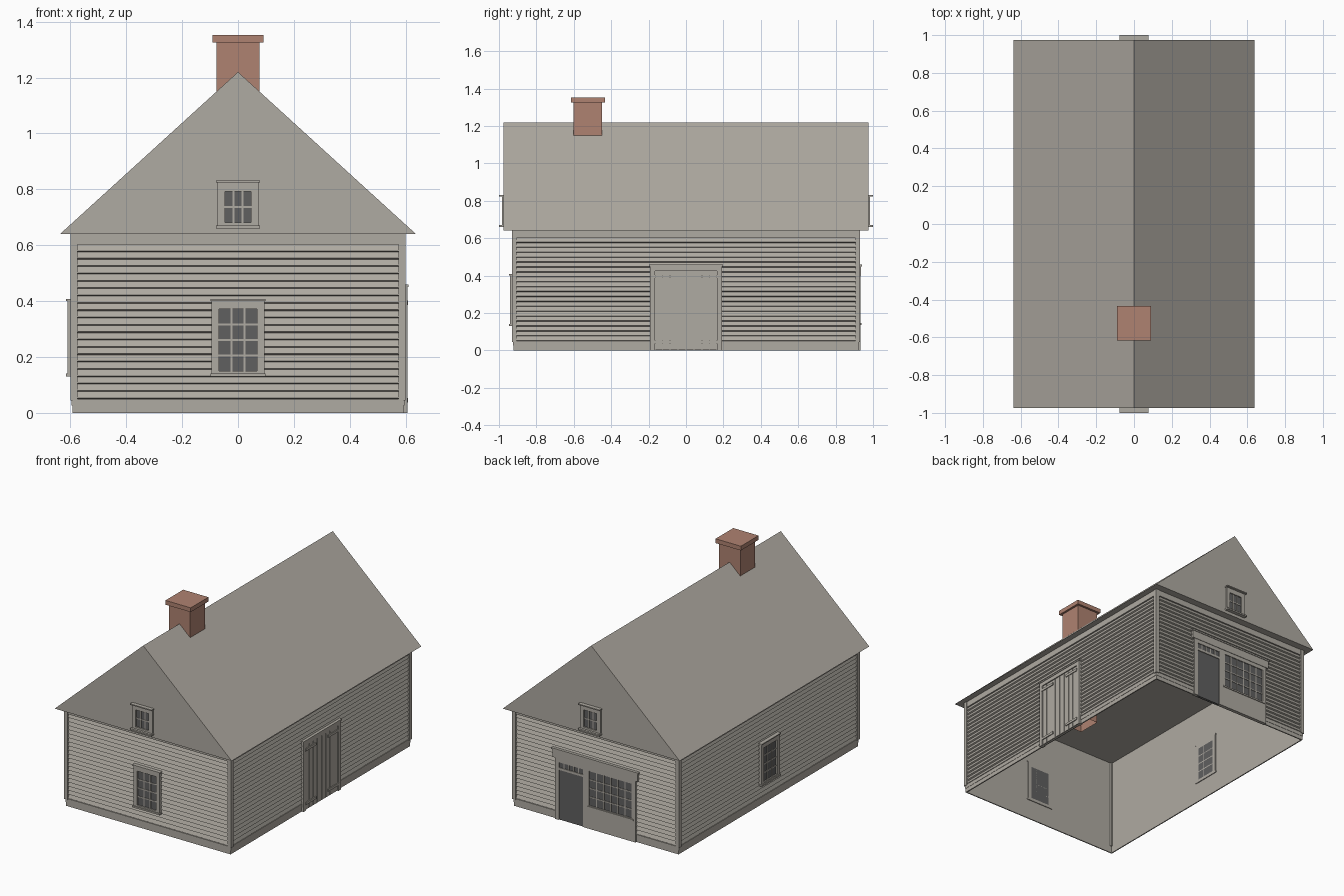
import bpy, bmesh
from math import radians
from mathutils import Matrix

cube = bpy.data.objects.get("Cube")
if cube:
    bpy.data.objects.remove(cube, do_unlink=True)


def material(name, rgb):
    m = bpy.data.materials.new(name)
    m.use_nodes = True
    m.diffuse_color = (*rgb, 1)
    m.node_tree.nodes["Principled BSDF"].inputs["Base Color"].default_value = (*rgb, 1)
    return m


GREY = material("weathered_grey", (0.43, 0.405, 0.36))
DARK = material("dark_glass", (0.115, 0.115, 0.115))
BRICK = material("brick_red", (0.43, 0.225, 0.165))

# Half width, half length, eave height
HX, HY, EAVE = 0.60, 0.93, 0.64
# Each side: rotation of the front frame, wall distance, half span
SIDES = {"front": (0, HY, HX), "right": (90, HX, HY),
         "back": (180, HY, HX), "left": (-90, HX, HY)}


def finish(name, bm, mat, side="front"):
    bmesh.ops.recalc_face_normals(bm, faces=bm.faces)
    bm.transform(Matrix.Rotation(radians(SIDES[side][0]), 4, "Z"))
    me = bpy.data.meshes.new(name)
    bm.to_mesh(me)
    bm.free()
    me.materials.append(mat)
    ob = bpy.data.objects.new(name, me)
    bpy.context.collection.objects.link(ob)
    return ob


def boxes(name, mat, items, side="front"):
    """Boxes as (u0, u1, z0, z1, d0, d1): along the wall, up, outward."""
    bm = bmesh.new()
    for u0, u1, z0, z1, d0, d1 in items:
        m = Matrix.Translation(((u0 + u1) / 2, -(d0 + d1) / 2, (z0 + z1) / 2))
        m = m @ Matrix.Diagonal((u1 - u0, d1 - d0, z1 - z0, 1))
        bmesh.ops.create_cube(bm, size=1, matrix=m)
    return finish(name, bm, mat, side)


def extrude(name, mat, profile, u0, u1, side="front", closed=False):
    """Sweep a (depth, z) profile along the wall."""
    bm = bmesh.new()
    a, b = ([bm.verts.new((u, -d, z)) for d, z in profile] for u in (u0, u1))
    n = len(profile)
    for i in range(n if closed else n - 1):
        j = (i + 1) % n
        bm.faces.new((a[i], b[i], b[j], a[j]))
    if closed:
        bm.faces.new(a)
        bm.faces.new(b)
    return finish(name, bm, mat, side)


def frame(u0, u1, z0, z1, a0, a1, b0, b1, d0, d1):
    """Four boards between the outer rectangle and the inner opening."""
    return [(u0, a0, z0, z1, d0, d1), (a1, u1, z0, z1, d0, d1),
            (a0, a1, z0, b0, d0, d1), (a0, a1, b1, z1, d0, d1)]


def bars(u0, u1, z0, z1, cols, rows, d0, d1, w=0.007):
    """Glazing bars dividing an opening."""
    out = []
    for i in range(1, cols):
        u = u0 + (u1 - u0) * i / cols
        out.append((u - w / 2, u + w / 2, z0, z1, d0, d1))
    for i in range(1, rows):
        z = z0 + (z1 - z0) * i / rows
        out.append((u0, u1, z - w / 2, z + w / 2, d0, d1))
    return out


def window(name, side, d, outer, inner, rows, cap):
    """Centred three-column window with casing, head cap and sill."""
    w, z0, z1 = outer
    a, b0, b1 = inner
    back = d - 0.02
    boxes(name + "_casing", GREY, frame(-w, w, z0, z1, -a, a, b0, b1, back, d + 0.010), side)
    boxes(name + "_glass", DARK, [(-a, a, b0, b1, back, d + 0.002)], side)
    boxes(name + "_bars", GREY, bars(-a, a, b0, b1, 3, rows, back, d + 0.005), side)
    e = w + 0.005
    boxes(name + "_cap_and_sill", GREY, [(-e, e, z1 - 0.004, z1 + 0.003, back, d + cap),
                                         (-e, e, z0 - 0.004, z0 + 0.006, back, d + cap)], side)


# Hollow wall shell, open underneath
bm = bmesh.new()
s = 0.015
base = [bm.verts.new((x * (HX - s), y * (HY - s), 0)) for x, y in ((-1, -1), (1, -1), (1, 1), (-1, 1))]
ring = bm.faces.new(base)
up = bmesh.ops.extrude_face_region(bm, geom=[ring])["geom"]
bmesh.ops.translate(bm, vec=(0, 0, EAVE), verts=[g for g in up if isinstance(g, bmesh.types.BMVert)])
bmesh.ops.delete(bm, geom=[f for f in bm.faces if abs(f.normal.z) > 0.5], context="FACES_ONLY")
finish("wall_shell", bm, GREY)

# Lapped siding, base boards and frieze on every side
COUNT, LOW, HIGH = 21, 0.05, 0.602
STEP = (HIGH - LOW) / COUNT
for side, (_, d, half) in SIDES.items():
    lap = []
    for i in range(COUNT):
        z = LOW + i * STEP
        lap += [(d - 0.013, z), (d - 0.004, z + 0.004), (d - 0.013, z + STEP)]
    extrude(side + "_siding", GREY, lap, -half + 0.025, half - 0.025, side)
    e = half - 0.007
    boxes(side + "_base_and_frieze", GREY, [
        (-e, e, 0, 0.026, d - 0.014, d - 0.007),
        (-e, e, 0.026, 0.05, d - 0.014, d - 0.005),
        (-e, e, HIGH, EAVE, d - 0.014, d - 0.003)], side)

# Corner boards
boxes("corner_boards", GREY, [
    (x - 0.0125, x + 0.0125, 0.045, EAVE, y - 0.0125, y + 0.0125)
    for x in (-HX + 0.0125, HX - 0.0125) for y in (-HY + 0.0125, HY - 0.0125)])

# Gable roof
extrude("roof", GREY, [(-0.637, EAVE), (0.637, EAVE), (0, 1.22)], -0.975, 0.975, "right", True)

# Chimney, with an open lower end
chimney = boxes("chimney", BRICK, [(-0.077, 0.077, 0.54, 1.33, 0.448, 0.602)])
bm = bmesh.new()
bm.from_mesh(chimney.data)
bmesh.ops.delete(bm, geom=[f for f in bm.faces if f.normal.z < -0.5], context="FACES_ONLY")
bm.to_mesh(chimney.data)
bm.free()
boxes("chimney_cap", BRICK, [(-0.091, 0.091, 1.325, 1.353, 0.434, 0.616)])

# Windows
for side in ("front", "back"):
    window(side + "_gable_window", side, 0.975, (0.073, 0.664, 0.828),
           (0.047, 0.682, 0.793), 2, 0.025)
for side in ("front", "left"):
    window(side + "_window", side, SIDES[side][1], (0.094, 0.135, 0.405),
           (0.068, 0.15, 0.372), 4, 0.016)

# Double plank doors on the right side
D = HX
boxes("double_door_casing", GREY, [
    (-0.192, -0.167, 0, 0.455, D - 0.02, D + 0.006),
    (0.167, 0.192, 0, 0.455, D - 0.02, D + 0.006),
    (-0.167, 0.167, 0.425, 0.455, D - 0.02, D + 0.006),
    (-0.197, 0.197, 0.45, 0.459, D - 0.02, D + 0.010)], "right")
boxes("double_door_backing", GREY, [(-0.167, 0.167, 0.004, 0.425, D - 0.02, D - 0.003)], "right")
edges = [0, 0.043, 0.085, 0.127, 0.165]
planks, straps = [], []
for a, b in zip(edges, edges[1:]):
    planks += [(a + 0.002, b - 0.002, 0.004, 0.422, D - 0.01, D + 0.002),
               (-b + 0.002, -a - 0.002, 0.004, 0.422, D - 0.01, D + 0.002)]
for z in (0.045, 0.395):
    straps += [(0.062, 0.17, z - 0.008, z + 0.008, D, D + 0.008),
               (-0.17, -0.062, z - 0.008, z + 0.008, D, D + 0.008)]
boxes("double_door_planks", GREY, planks, "right")
boxes("double_door_straps", GREY, straps, "right")

# Shop front on the back: panelled surround, door with transom, wide window
D = HY
door = (-0.262, -0.09)
shop = (-0.045, 0.262)
boxes("shop_surround", GREY, [
    (-0.29, door[0], 0, 0.40, D - 0.02, D + 0.003),
    (door[1], shop[0], 0, 0.40, D - 0.02, D + 0.003),
    (shop[1], 0.29, 0, 0.40, D - 0.02, D + 0.003),
    (door[0], door[1], 0.375, 0.40, D - 0.02, D + 0.003),
    (door[0], door[1], 0.325, 0.34, D - 0.02, D + 0.002),
    (shop[0], shop[1], 0, 0.15, D - 0.02, D + 0.003),
    (shop[0], shop[1], 0.375, 0.40, D - 0.02, D + 0.003)], "back")
boxes("shop_header", GREY, [(-0.305, 0.305, 0.40, 0.45, D - 0.02, D + 0.006),
                            (-0.312, 0.312, 0.45, 0.46, D - 0.02, D + 0.010)], "back")
boxes("shop_door", DARK, [(*door, 0, 0.325, D - 0.02, D - 0.003)], "back")
boxes("shop_glass", DARK, [(*door, 0.34, 0.375, D - 0.02, D - 0.003),
                           (*shop, 0.15, 0.375, D - 0.02, D - 0.003)], "back")
boxes("shop_bars", GREY, bars(*door, 0.34, 0.375, 5, 1, D - 0.01, D)
      + bars(*shop, 0.15, 0.375, 6, 4, D - 0.01, D), "back")
boxes("shop_sill", GREY, [(shop[0] - 0.012, shop[1] + 0.012, 0.137, 0.147, D - 0.01, D + 0.008)], "back")
